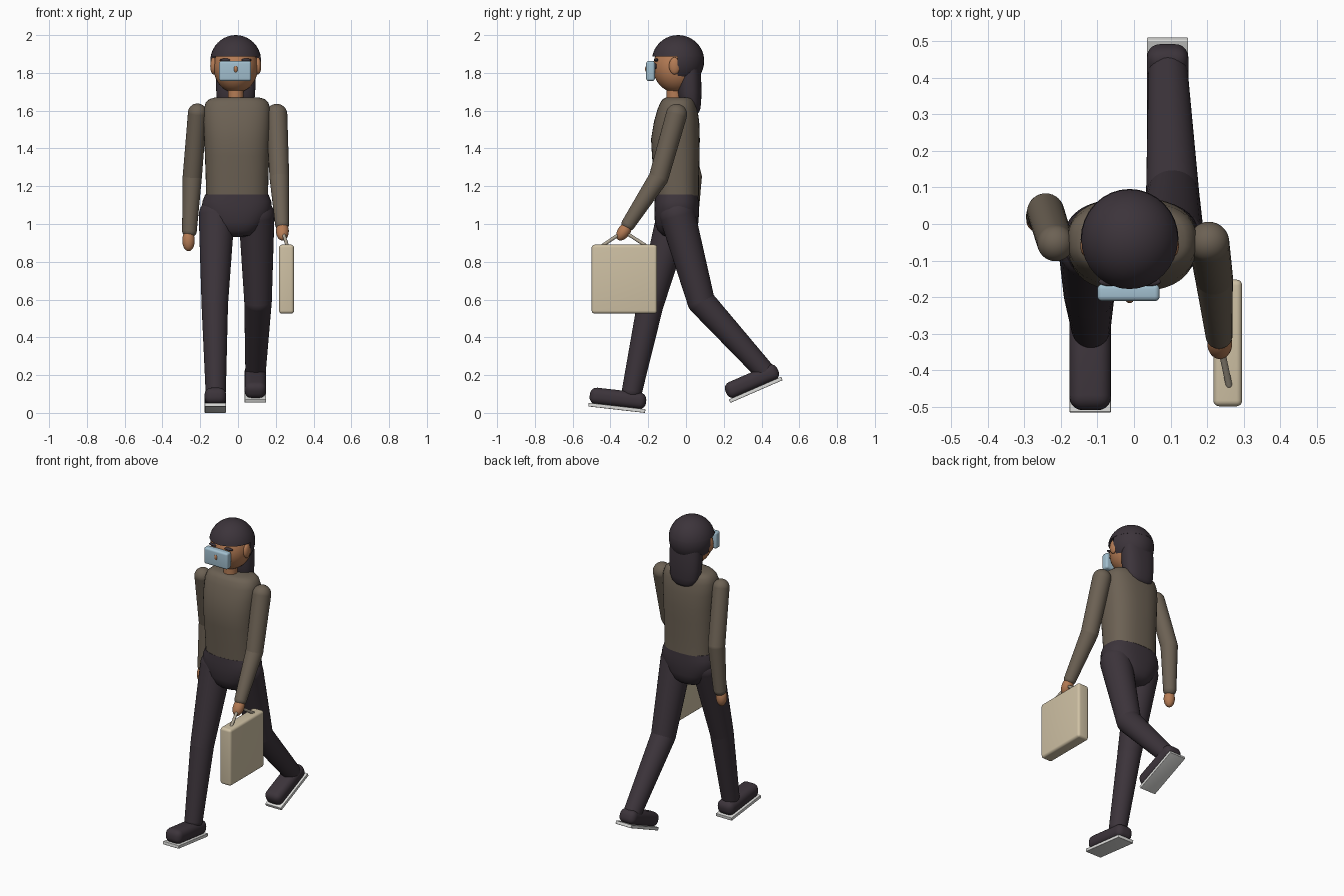
import bpy, bmesh, math
from mathutils import Vector, Matrix

cube = bpy.data.objects.get("Cube")
if cube:
    bpy.data.objects.remove(cube, do_unlink=True)


def material(name, rgb):
    m = bpy.data.materials.new(name)
    m.use_nodes = True
    m.diffuse_color = (*rgb, 1)
    m.node_tree.nodes["Principled BSDF"].inputs["Base Color"].default_value = (*rgb, 1)
    return m


DARK = material("dark plum", (0.045, 0.034, 0.043))
BROWN = material("brown cloth", (0.15, 0.12, 0.088))
SKIN = material("skin", (0.46, 0.2, 0.09))
BEIGE = material("beige case", (0.62, 0.53, 0.37))
BLUE = material("pale blue", (0.36, 0.52, 0.62))
WHITE = material("off white sole", (0.72, 0.72, 0.7))
GREY = material("grey beige handle", (0.42, 0.37, 0.29))


def finish(name, bm, mat, angle=40):
    bmesh.ops.recalc_face_normals(bm, faces=bm.faces)
    me = bpy.data.meshes.new(name)
    bm.to_mesh(me)
    bm.free()
    me.materials.append(mat)
    ob = bpy.data.objects.new(name, me)
    bpy.context.collection.objects.link(ob)
    bpy.ops.object.select_all(action="DESELECT")
    ob.select_set(True)
    bpy.context.view_layer.objects.active = ob
    bpy.ops.object.shade_smooth_by_angle(angle=math.radians(angle))
    return ob


def add_ball(bm, loc, size, tilt=0):
    mat = Matrix.Translation(loc) @ Matrix.Rotation(math.radians(tilt), 4, "X") @ Matrix.Diagonal((*size, 1))
    bmesh.ops.create_uvsphere(bm, u_segments=32, v_segments=20, radius=1, matrix=mat)


def ball(name, loc, size, mat, tilt=0, cut=None):
    """Ellipsoid, optionally cut flat: cut = (point, normal) drops the normal side."""
    bm = bmesh.new()
    add_ball(bm, loc, size, tilt)
    if cut:
        r = bmesh.ops.bisect_plane(bm, geom=bm.verts[:] + bm.edges[:] + bm.faces[:],
                                   plane_co=cut[0], plane_no=cut[1], clear_outer=True)
        edges = [e for e in r["geom_cut"] if isinstance(e, bmesh.types.BMEdge)]
        bmesh.ops.contextual_create(bm, geom=edges)
    return finish(name, bm, mat)


def limb(name, joints, mat):
    """Tapered segments with a ball at each joint: (position, radius)."""
    bm = bmesh.new()
    for p, r in joints:
        add_ball(bm, p, (r, r, r))
    for (a, ra), (b, rb) in zip(joints, joints[1:]):
        a, b = Vector(a), Vector(b)
        d = b - a
        mat4 = Matrix.Translation((a + b) / 2) @ d.to_track_quat("Z", "Y").to_matrix().to_4x4()
        bmesh.ops.create_cone(bm, cap_ends=False, segments=32, radius1=ra, radius2=rb,
                              depth=d.length, matrix=mat4)
    return finish(name, bm, mat)


def loft(name, cx, rings, mat, power=2.5, n=40):
    """Stacked rounded sections: (z, half width, front y, back y)."""
    bm = bmesh.new()
    prev = first = None
    for z, hw, front, back in rings:
        ring = []
        for i in range(n):
            c, s = math.cos(math.tau * i / n), math.sin(math.tau * i / n)
            x = math.copysign(abs(c) ** (2 / power), c) * hw
            y = math.copysign(abs(s) ** (2 / power), s) * (back - front) / 2
            ring.append(bm.verts.new((cx + x, (front + back) / 2 + y, z)))
        if prev:
            for i in range(n):
                j = (i + 1) % n
                bm.faces.new((prev[i], prev[j], ring[j], ring[i]))
        first = first or ring
        prev = ring
    bm.faces.new(first)
    bm.faces.new(prev)
    return finish(name, bm, mat, 50)


def block(name, loc, size, mat, bevel, tilt=0, offset=0):
    """Bevelled box; offset lifts it along its own tilted z."""
    bm = bmesh.new()
    m = (Matrix.Translation(loc) @ Matrix.Rotation(math.radians(tilt), 4, "X")
         @ Matrix.Translation((0, 0, offset)) @ Matrix.Diagonal((*size, 1)))
    bmesh.ops.create_cube(bm, size=1, matrix=m)
    if bevel:
        bmesh.ops.bevel(bm, geom=bm.edges[:], offset=bevel, segments=5, profile=0.5, affect="EDGES")
    return finish(name, bm, mat, 40)


# Head and face
CX = -0.012
ball("head", (CX, -0.05, 1.83), (0.118, 0.125, 0.135), SKIN)
limb("neck", [((CX, -0.06, 1.64), 0.042), ((CX, -0.06, 1.74), 0.042)], SKIN)
ball("nose", (CX, -0.192, 1.82), (0.016, 0.025, 0.026), SKIN)
for side, label in ((1, "left"), (-1, "right")):
    ball(label + "_ear", (CX + side * 0.118, -0.06, 1.837), (0.017, 0.03, 0.045), SKIN)
    ball(label + "_brow", (CX + side * 0.055, -0.158, 1.868), (0.03, 0.012, 0.008), DARK)
    ball(label + "_eye", (CX + side * 0.05, -0.16, 1.835), (0.015, 0.01, 0.015), DARK)
block("visor", (CX - 0.003, -0.188, 1.81), (0.17, 0.046, 0.106), BLUE, 0.013)

# Hair: flat-cut fringe cap, back half, and a long hanging section
ball("hair_cap", (CX, -0.042, 1.862), (0.135, 0.139, 0.138), DARK, cut=((0, 0, 1.888), (0, 0, -1)))
ball("hair_back", (CX, -0.042, 1.862), (0.134, 0.138, 0.137), DARK, cut=((0, -0.045, 0), (0, -1, 0)))
loft("hanging_hair", CX, [
    (1.58, 0.03, 0.015, 0.05), (1.587, 0.06, -0.005, 0.065), (1.605, 0.083, -0.02, 0.075),
    (1.64, 0.098, -0.035, 0.08), (1.7, 0.103, -0.045, 0.082), (1.78, 0.106, -0.045, 0.08),
    (1.86, 0.1, -0.04, 0.07)], DARK, 2.4)

# Jumper body and trouser seat
loft("torso", -0.005, [
    (1.15, 0.164, -0.162, 0.068), (1.25, 0.166, -0.17, 0.068), (1.36, 0.17, -0.18, 0.072),
    (1.45, 0.174, -0.185, 0.073), (1.54, 0.178, -0.17, 0.07), (1.61, 0.176, -0.15, 0.06),
    (1.645, 0.165, -0.135, 0.05), (1.662, 0.145, -0.122, 0.04), (1.67, 0.115, -0.105, 0.025)], BROWN)
loft("trouser_seat", -0.006, [
    (0.932, 0.05, -0.09, 0.0), (0.94, 0.085, -0.125, 0.03), (0.965, 0.115, -0.15, 0.055),
    (1.01, 0.15, -0.165, 0.066), (1.08, 0.186, -0.168, 0.07), (1.12, 0.182, -0.166, 0.068),
    (1.155, 0.168, -0.163, 0.066)], DARK)

# Legs, mid stride
limb("left_leg", [((0.098, -0.045, 1.045), 0.095), ((0.106, 0.08, 0.59), 0.073),
                  ((0.093, 0.42, 0.215), 0.054)], DARK)
limb("right_leg", [((-0.113, -0.06, 1.045), 0.095), ((-0.123, -0.19, 0.57), 0.07),
                   ((-0.118, -0.285, 0.12), 0.054)], DARK)

# Shoes with flat soles
for label, spot, tilt in (("left", (0.092, 0.373, 0.113), 23.5), ("right", (-0.12, -0.367, 0.017), -6.5)):
    block(label + "_sole", spot, (0.113, 0.302, 0.02), WHITE, 0.003, tilt, 0.01)
    block(label + "_shoe", spot, (0.114, 0.3, 0.088), DARK, 0.036, tilt, 0.06)

# Arms and hands
limb("left_arm", [((0.205, -0.05, 1.58), 0.056), ((0.219, -0.145, 1.245), 0.052),
                  ((0.233, -0.305, 1.0), 0.037)], BROWN)
limb("right_arm", [((-0.215, -0.052, 1.588), 0.05), ((-0.242, 0.033, 1.25), 0.051),
                   ((-0.257, 0.02, 0.965), 0.039)], BROWN)
ball("left_hand", (0.235, -0.328, 0.962), (0.034, 0.033, 0.056), SKIN, -35)
ball("right_hand", (-0.262, 0.01, 0.912), (0.033, 0.033, 0.056), SKIN)

# Briefcase with bent handle
block("briefcase", (0.257, -0.326, 0.708), (0.079, 0.347, 0.365), BEIGE, 0.016)
limb("case_handle", [((0.26, -0.44, 0.887), 0.009), ((0.242, -0.355, 0.945), 0.009),
                     ((0.242, -0.305, 0.945), 0.009), ((0.26, -0.215, 0.887), 0.009)], GREY)
